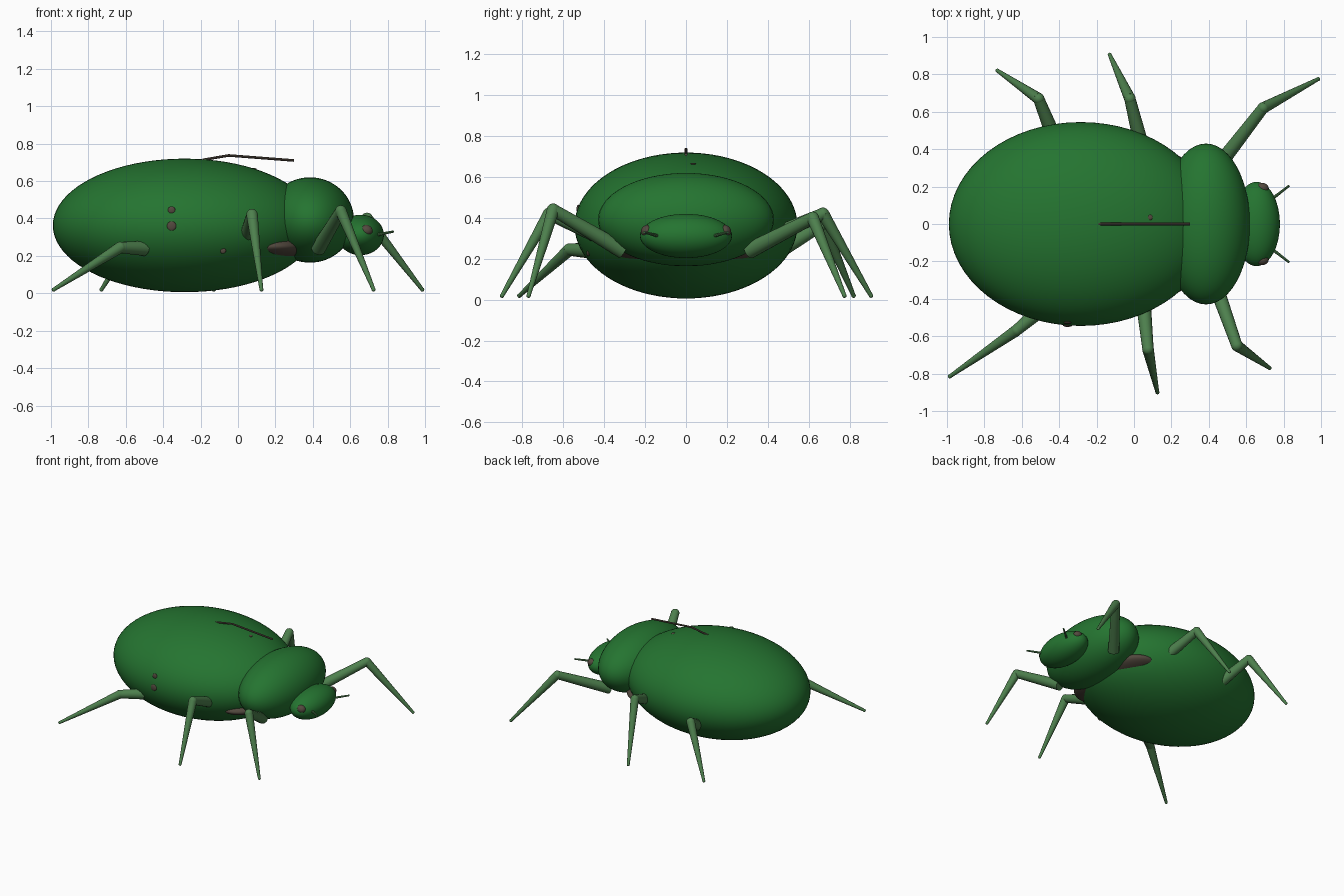
import bpy, math
from mathutils import Vector

if "Cube" in bpy.data.objects:
    bpy.data.objects.remove(bpy.data.objects["Cube"])


def material(name, rgb):
    m = bpy.data.materials.new(name)
    m.diffuse_color = (*rgb, 1)
    m.use_nodes = True
    m.node_tree.nodes["Principled BSDF"].inputs["Base Color"].default_value = m.diffuse_color
    return m


SHELL = material("shell green", (0.018, 0.175, 0.030))
LEG = material("leg green", (0.075, 0.215, 0.075))
BROWN = material("dark brown", (0.085, 0.065, 0.048))


def finish(obj, name, mat):
    obj.name = name
    obj.data.materials.append(mat)
    for p in obj.data.polygons:
        p.use_smooth = True
    return obj


def ellipsoid(name, centre, radii, mat, segs=48, rings=32):
    bpy.ops.mesh.primitive_uv_sphere_add(segments=segs, ring_count=rings, location=centre)
    obj = bpy.context.object
    obj.scale = radii
    return finish(obj, name, mat)


def rod(name, a, b, r1, r2, mat, sides=16):
    a, b = Vector(a), Vector(b)
    d = b - a
    bpy.ops.mesh.primitive_cone_add(vertices=sides, radius1=r1, radius2=r2,
                                    depth=d.length, location=(a + b) / 2)
    obj = bpy.context.object
    obj.rotation_euler = d.to_track_quat('Z', 'Y').to_euler()
    finish(obj, name, mat)
    bpy.ops.object.shade_smooth_by_angle(angle=math.radians(40))
    return obj


# Body
AC, AR = (-0.285, 0, 0.363), (0.705, 0.545, 0.357)
ellipsoid("abdomen", AC, AR, SHELL, 64, 40)
ellipsoid("thorax_underside", (0.17, 0, 0.25), (0.22, 0.385, 0.075), BROWN)
ellipsoid("pronotum", (0.385, 0, 0.392), (0.235, 0.43, 0.228), SHELL)
ellipsoid("head", (0.655, 0, 0.312), (0.125, 0.225, 0.108), SHELL)

# Eyes and antennae
for s, side in ((1, "left"), (-1, "right")):
    ellipsoid("eye_" + side, (0.685, s * 0.19, 0.335), (0.035, 0.03, 0.03), BROWN, 20, 12)
    rod("antenna_" + side, (0.72, s * 0.12, 0.308), (0.83, s * 0.205, 0.33),
        0.009, 0.006, LEG, 8)

# Seam between the wing cases
rod("seam_back", (-0.19, 0, 0.713), (-0.05, 0, 0.737), 0.007, 0.007, BROWN, 8)
rod("seam_front", (-0.05, 0, 0.737), (0.30, 0, 0.71), 0.007, 0.007, BROWN, 8)

# Small spots on the abdomen surface
for i, (x, z, r) in enumerate(((-0.355, 0.445, 0.02), (-0.355, 0.36, 0.025), (-0.08, 0.228, 0.016))):
    k = 1 - ((x - AC[0]) / AR[0]) ** 2 - ((z - AC[2]) / AR[2]) ** 2
    ellipsoid(f"side_spot_{i}", (x, -AR[1] * math.sqrt(k), z), (r, 0.008, r), BROWN, 16, 8)
ellipsoid("top_spot", (0.085, 0.035, 0.664), (0.015, 0.015, 0.006), BROWN, 16, 8)

# Legs: root, knee, foot
legs = {
    "front_left": ((0.45, 0.31, 0.24), (0.69, 0.62, 0.40), (0.985, 0.775, 0.02)),
    "front_right": ((0.43, -0.31, 0.24), (0.55, -0.65, 0.44), (0.725, -0.77, 0.02)),
    "middle_left": ((0.04, 0.42, 0.31), (-0.022, 0.67, 0.42), (-0.13, 0.905, 0.02)),
    "middle_right": ((0.05, -0.42, 0.31), (0.075, -0.67, 0.42), (0.125, -0.90, 0.02)),
    "rear_left": ((-0.43, 0.47, 0.25), (-0.51, 0.67, 0.37), (-0.73, 0.82, 0.02)),
    "rear_right": ((-0.50, -0.46, 0.24), (-0.63, -0.57, 0.245), (-0.985, -0.815, 0.02)),
}
for name, (root, knee, foot) in legs.items():
    rod("upper_leg_" + name, root, knee, 0.040, 0.030, LEG)
    ellipsoid("knee_" + name, knee, (0.031, 0.031, 0.031), LEG, 16, 10)
    rod("lower_leg_" + name, knee, foot, 0.031, 0.010, LEG)
    ellipsoid("foot_" + name, foot, (0.011, 0.011, 0.011), LEG, 12, 8)
